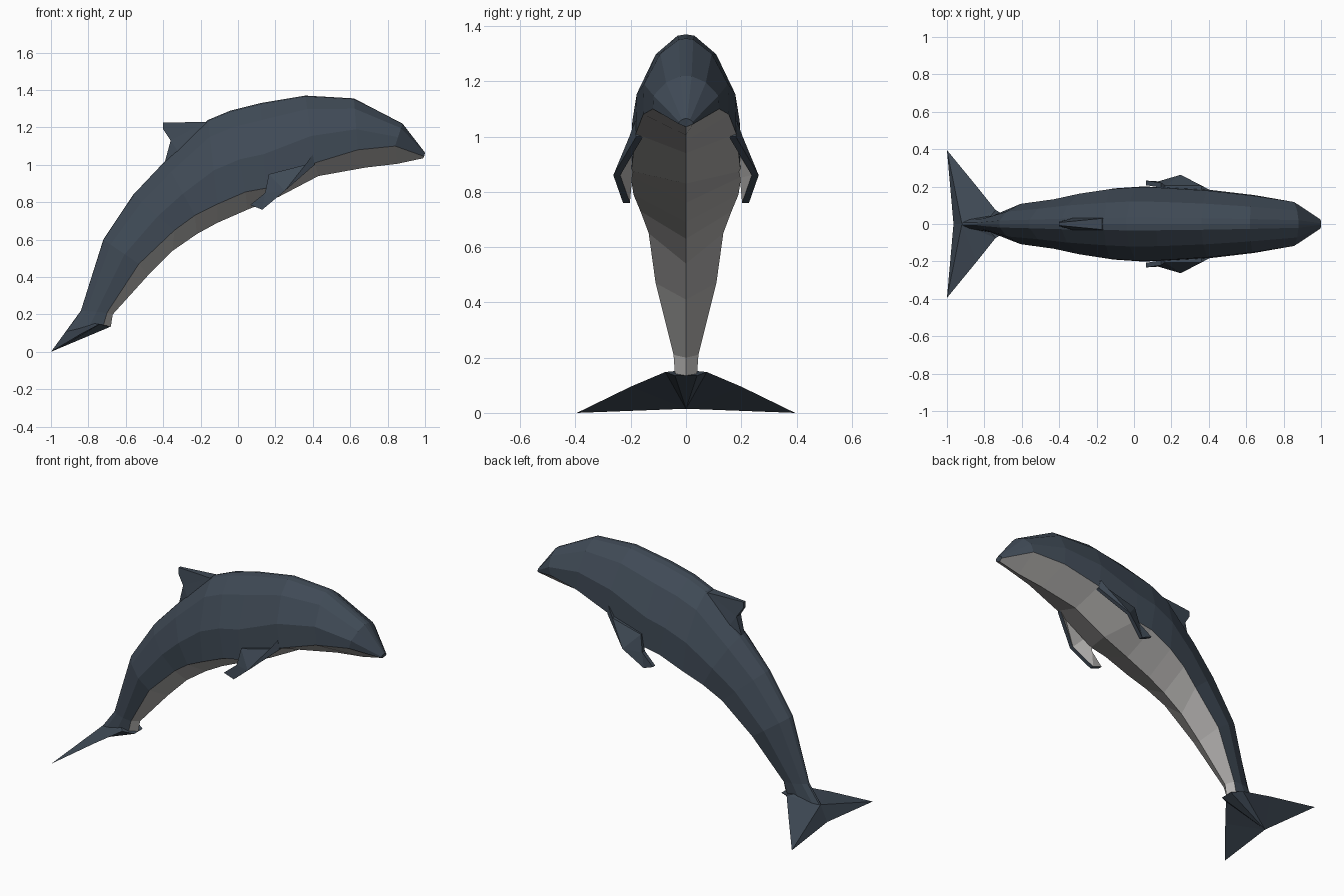
import bpy, bmesh

if "Cube" in bpy.data.objects:
    bpy.data.objects.remove(bpy.data.objects["Cube"])


def material(name, color):
    m = bpy.data.materials.new(name)
    m.diffuse_color = (*color, 1)
    m.use_nodes = True
    m.node_tree.nodes["Principled BSDF"].inputs["Base Color"].default_value = m.diffuse_color
    return m


DARK = material("dark_skin", (0.05, 0.068, 0.092))
LIGHT = material("light_skin", (0.46, 0.45, 0.44))


def build(name, verts, faces, pale=()):
    """Flat-shaded mesh; faces whose index is in pale get the light skin."""
    me = bpy.data.meshes.new(name)
    me.from_pydata(verts, [], faces)
    me.materials.append(DARK)
    me.materials.append(LIGHT)
    for i in pale:
        me.polygons[i].material_index = 1
    bm = bmesh.new()
    bm.from_mesh(me)
    bmesh.ops.triangulate(bm, faces=[f for f in bm.faces if len(f.verts) > 4])
    bmesh.ops.recalc_face_normals(bm, faces=bm.faces[:])
    bm.to_mesh(me)
    bm.free()
    ob = bpy.data.objects.new(name, me)
    bpy.context.collection.objects.link(ob)
    return ob


def slab(name, side_a, side_b, pale_b=False):
    """Closed solid between two matching outlines."""
    n = len(side_a)
    faces = [tuple(range(n)), tuple(range(n, 2 * n))]
    faces += [(i, (i + 1) % n, n + (i + 1) % n, n + i) for i in range(n)]
    return build(name, side_a + side_b, faces, (1,) if pale_b else ())


# Body rings: back x,z / colour line x,z / belly x,z / half width
rings = [
    (1.00, 1.065, 0.995, 1.045, 0.99, 1.035, 0.025),
    (0.88, 1.22, 0.84, 1.10, 0.85, 1.005, 0.12),
    (0.62, 1.355, 0.64, 1.08, 0.68, 0.985, 0.155),
    (0.36, 1.37, 0.41, 1.01, 0.43, 0.94, 0.182),
    (0.12, 1.33, 0.15, 0.875, 0.22, 0.83, 0.198),
    (-0.04, 1.29, 0.04, 0.855, 0.05, 0.76, 0.20),
    (-0.16, 1.24, -0.11, 0.79, -0.11, 0.69, 0.19),
    (-0.39, 1.02, -0.23, 0.73, -0.22, 0.63, 0.165),
    (-0.56, 0.84, -0.34, 0.65, -0.35, 0.54, 0.135),
    (-0.72, 0.60, -0.53, 0.47, -0.48, 0.41, 0.11),
    (-0.84, 0.22, -0.70, 0.21, -0.67, 0.20, 0.045),
    (-0.92, 0.11, -0.72, 0.14, -0.68, 0.135, 0.04),
]
# Section from back to colour line: (fraction down, fraction of width)
section = [(0.015, 0.17), (0.2, 0.6), (0.6, 0.98), (1.0, 1.0)]
verts = []
for tx, tz, cx, cz, bx, bz, w in rings:
    half = [(tx + (cx - tx) * t, w * k, tz + (cz - tz) * t) for t, k in section]
    verts += [(tx, 0, tz)] + half + [(bx, 0, bz)]
    verts += [(x, -y, z) for x, y, z in reversed(half)]
N = 10
faces, pale = [], []
for r in range(len(rings) - 1):
    for i in range(N):
        if i in (4, 5):
            pale.append(len(faces))
        j = (i + 1) % N
        faces.append((r * N + i, r * N + j, r * N + N + j, r * N + N + i))
faces += [tuple(range(N)), tuple(range(len(verts) - N, len(verts)))]
build("body", verts, faces, pale)

# Tail flukes: flat underside with a ridged upper side
mid = [(-0.68, 0, 0.135), (-0.965, 0, 0.015), (-0.92, 0, 0.11), (-0.80, 0, 0.155)]
half = [(-0.68, 0.04, 0.135), (-0.74, 0.075, 0.148), (-0.84, 0.20, 0.095), (-1.0, 0.395, 0.0)]
verts = mid + half + [(x, -y, z) for x, y, z in half]
faces = []
for o in (4, 8):
    f, a, b, t = range(o, o + 4)
    faces += [(0, f, 1), (f, a, 1), (a, b, 1), (b, t, 1),
              (2, t, 1), (2, b, t), (2, a, b), (2, 3, a), (3, f, a), (3, 0, f)]
build("tail_flukes", verts, faces)

# Dorsal fin: outline x, z, half thickness
fin = [(-0.14, 1.20, 0.04), (-0.17, 1.23, 0.03), (-0.40, 1.225, 0.008), (-0.40, 1.19, 0.012),
       (-0.36, 1.13, 0.022), (-0.39, 1.02, 0.015), (-0.30, 1.04, 0.04)]
slab("dorsal_fin", [(x, w, z) for x, z, w in fin], [(x, -w, z) for x, z, w in fin])

# Pectoral fins: bent blades with a pale inner side
blade = [(0.40, 0.185, 1.055), (0.41, 0.18, 1.0), (0.25, 0.263, 0.86), (0.13, 0.228, 0.76),
         (0.065, 0.232, 0.785), (0.145, 0.22, 0.85), (0.165, 0.205, 0.95), (0.36, 0.205, 1.0)]
for side, s in (("left", 1), ("right", -1)):
    slab("pectoral_fin_" + side, [(x, s * y, z) for x, y, z in blade],
         [(x, s * (y - 0.025), z) for x, y, z in blade], True)
